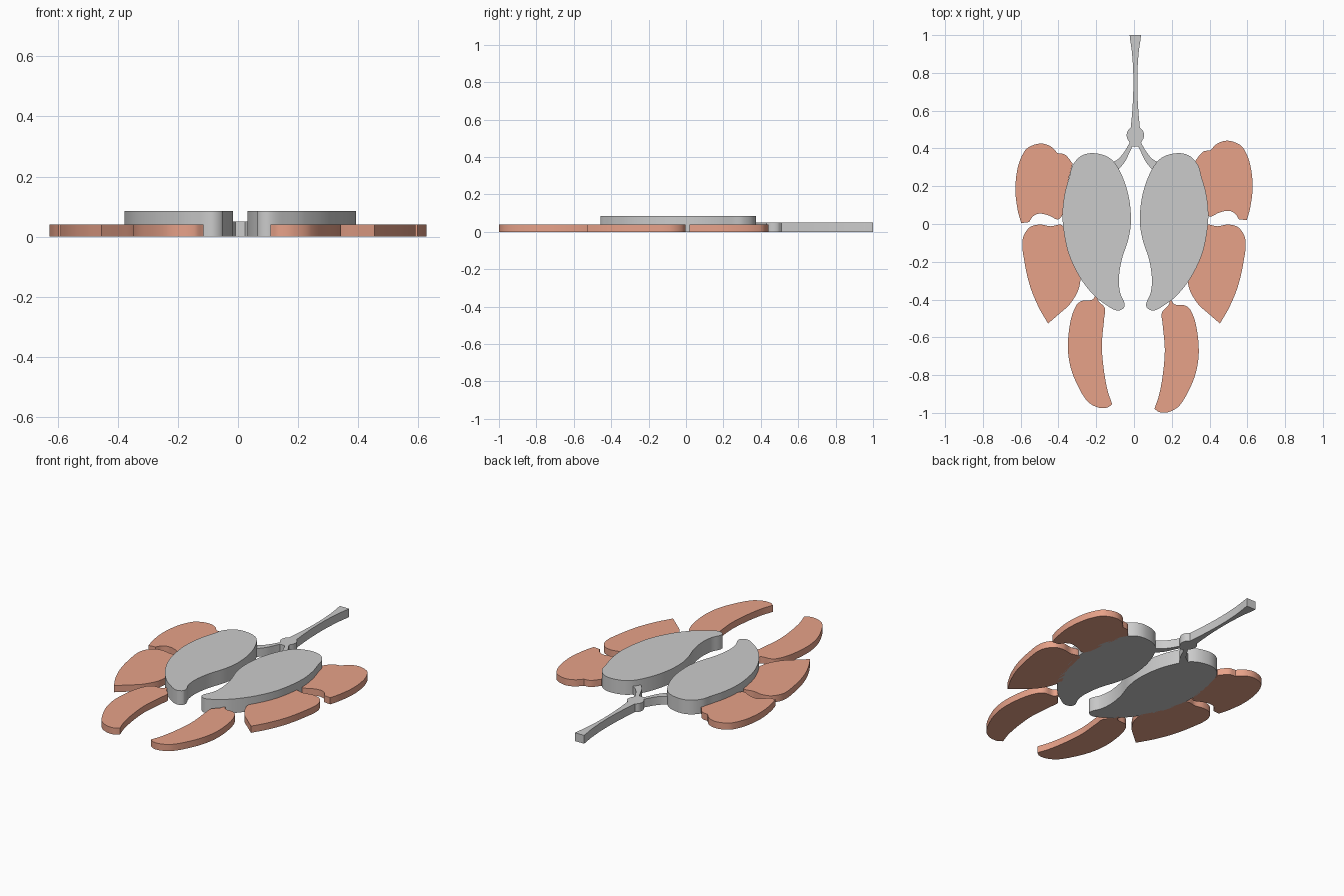
import bpy, bmesh
from mathutils import Vector

if "Cube" in bpy.data.objects:
    bpy.data.objects.remove(bpy.data.objects["Cube"])

coral = bpy.data.materials.new("coral")
coral.diffuse_color = (0.80, 0.36, 0.25, 1)
coral.use_nodes = True
coral.node_tree.nodes["Principled BSDF"].inputs["Base Color"].default_value = coral.diffuse_color


def smooth_outline(points, steps=6):
    """Closed curve through points; a third entry marks a sharp corner."""
    pts = [Vector(p[:2]) for p in points]
    sharp = [len(p) > 2 for p in points]
    n = len(pts)
    out = []
    for i in range(n):
        j = (i + 1) % n
        a, b = pts[i], pts[j]
        length = (b - a).length
        ma = b - a if sharp[i] else (b - pts[i - 1]).normalized() * length
        mb = b - a if sharp[j] else (pts[(j + 1) % n] - a).normalized() * length
        for k in range(steps):
            t = k / steps
            out.append(a * (2*t**3 - 3*t**2 + 1) + ma * (t**3 - 2*t**2 + t)
                       + b * (3*t**2 - 2*t**3) + mb * (t**3 - t**2))
    return out


def slab(name, points, height, material=None):
    """Extrude an outline up from the floor."""
    bm = bmesh.new()
    face = bm.faces.new([bm.verts.new((p.x, p.y, 0)) for p in smooth_outline(points)])
    top = bmesh.ops.extrude_face_region(bm, geom=[face])["geom"]
    bmesh.ops.translate(bm, vec=(0, 0, height),
                        verts=[v for v in top if isinstance(v, bmesh.types.BMVert)])
    bmesh.ops.recalc_face_normals(bm, faces=bm.faces)
    mesh = bpy.data.meshes.new(name)
    bm.to_mesh(mesh)
    bm.free()
    ob = bpy.data.objects.new(name, mesh)
    bpy.context.collection.objects.link(ob)
    if material:
        mesh.materials.append(material)
    bpy.ops.object.select_all(action='DESELECT')
    ob.select_set(True)
    bpy.context.view_layer.objects.active = ob
    bpy.ops.object.shade_smooth_by_angle(angle=0.6)
    return ob


def pair(name, points, height, dx=0, dy=0, material=None):
    """Left slab and its mirrored right twin, nudged by dx, dy."""
    slab("left_" + name, points, height, material)
    mirrored = [(-p[0] + dx, p[1] + dy, *p[2:]) for p in reversed(points)]
    slab("right_" + name, mirrored, height, material)


S = True  # sharp corner flag

# Thick grey lobes
pair("lung", [
    (-.215, .375), (-.13, .35), (-.075, .28), (-.03, .155), (-.016, .02),
    (-.03, -.08), (-.065, -.19), (-.08, -.29), (-.073, -.365), (-.05, -.42),
    (-.055, -.445), (-.09, -.458), (-.145, -.43), (-.21, -.38), (-.285, -.285),
    (-.345, -.16), (-.373, -.03), (-.378, .07), (-.365, .17), (-.342, .25),
    (-.325, .31), (-.28, .36)], .085, dx=.015)

# Windpipe with bulb and two branches reaching the lobes
half = [
    (-.03, 1, S), (-.028, .98), (-.018, .91), (-.011, .8), (-.011, .7),
    (-.016, .6), (-.024, .51, S), (-.042, .49), (-.045, .46), (-.03, .43, S),
    (-.06, .38), (-.09, .345), (-.135, .318, S), (-.11, .265, S),
    (-.055, .33), (-.028, .385), (-.016, .41, S)]
cx = .007
slab("windpipe", [(p[0] + cx, *p[1:]) for p in half]
     + [(-p[0] + cx, *p[1:]) for p in reversed(half)], .05)

# Coral petals, three on each side
pair("upper_petal", [
    (-.49, .426), (-.44, .41), (-.405, .375, S), (-.365, .367), (-.325, .32, S),
    (-.355, .2), (-.373, .06, S), (-.40, .025), (-.45, .045), (-.5, .055),
    (-.535, .04), (-.555, .01, S), (-.597, .005, S), (-.615, .07), (-.628, .18),
    (-.615, .3), (-.58, .385), (-.545, .413)], .04, dy=.015, material=coral)
pair("middle_petal", [
    (-.59, -.085), (-.555, -.02), (-.5, -.003), (-.44, -.012), (-.39, -.003),
    (-.37, -.015, S), (-.335, -.17), (-.28, -.275, S), (-.295, -.35),
    (-.34, -.425), (-.395, -.475), (-.455, -.527, S), (-.505, -.44),
    (-.55, -.33), (-.58, -.2)], .04, material=coral)
pair("lower_petal", [
    (-.2, -.365, S), (-.19, -.405), (-.155, -.445), (-.158, -.5), (-.17, -.64),
    (-.16, -.77), (-.14, -.88), (-.115, -.955, S), (-.145, -.973), (-.195, -.97),
    (-.25, -.935), (-.31, -.83), (-.34, -.74), (-.35, -.64), (-.335, -.51),
    (-.305, -.43), (-.275, -.407), (-.22, -.4)],
    .04, dx=-.007, dy=-.024, material=coral)
